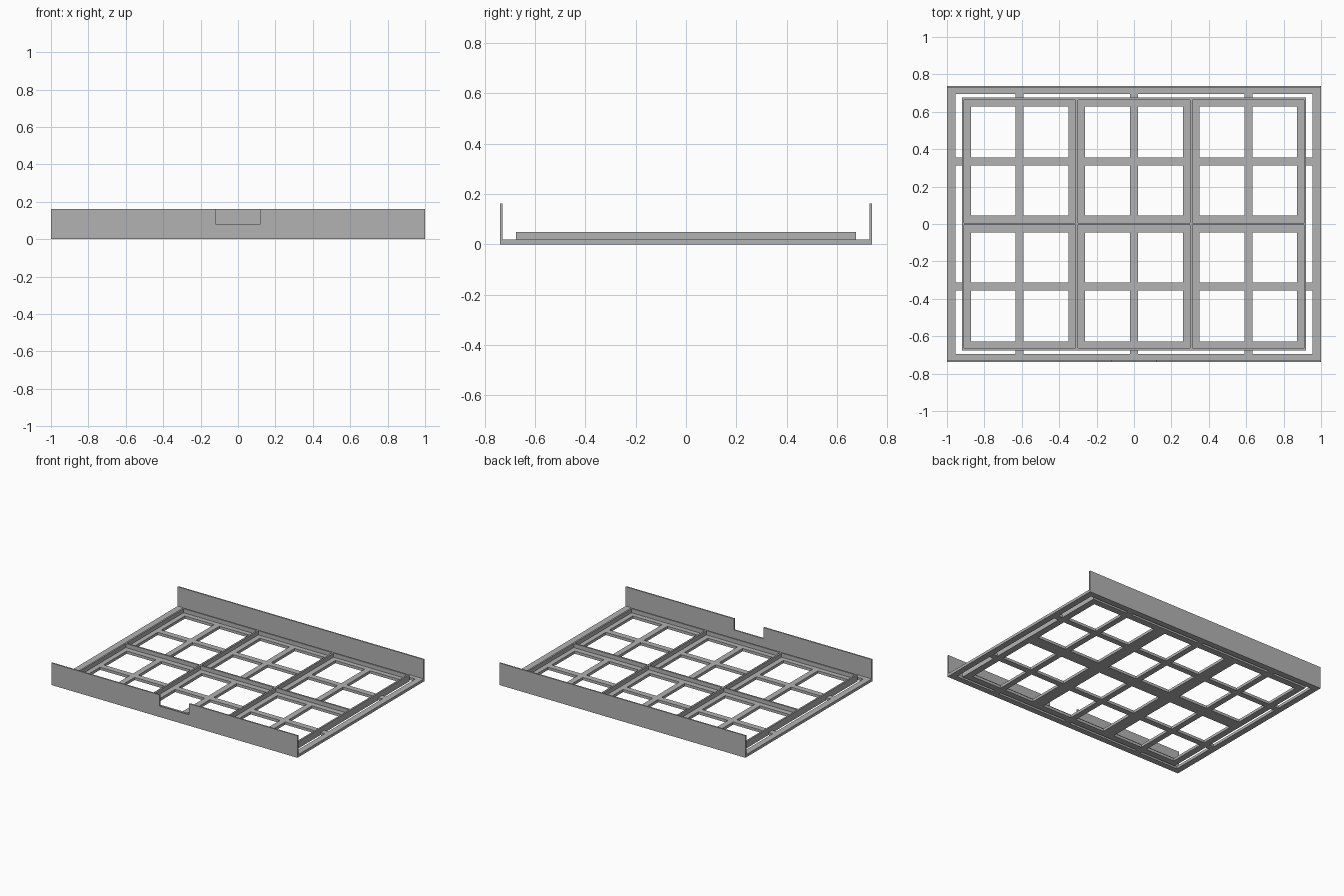
import bpy
import bmesh

if "Cube" in bpy.data.objects:
    bpy.data.objects.remove(bpy.data.objects["Cube"], do_unlink=True)

grey = bpy.data.materials.new("mid grey")
grey.use_nodes = True
colour = (0.45, 0.45, 0.45, 1)
grey.diffuse_color = colour
grey.node_tree.nodes["Principled BSDF"].inputs["Base Color"].default_value = colour

HALF_X, HALF_Y, HEIGHT = 1.0, 0.738, 0.162
WALL, FLOOR, RIB_TOP = 0.01, 0.02, 0.05
TRAY_X, TRAY_Y = 0.92, 0.676


def finish(name, bm):
    bmesh.ops.recalc_face_normals(bm, faces=bm.faces)
    mesh = bpy.data.meshes.new(name)
    bm.to_mesh(mesh)
    bm.free()
    mesh.materials.append(grey)
    obj = bpy.data.objects.new(name, mesh)
    bpy.context.collection.objects.link(obj)
    return obj


def extrude_up(bm, faces, vector):
    result = bmesh.ops.extrude_face_region(bm, geom=faces, use_keep_orig=True)
    verts = [g for g in result["geom"] if isinstance(g, bmesh.types.BMVert)]
    bmesh.ops.translate(bm, verts=verts, vec=vector)


def lattice(name, bars, z0, z1):
    """Union of flat rectangles (x0, x1, y0, y1) as one clean slab."""
    xs = sorted({round(v, 4) for b in bars for v in b[:2]})
    ys = sorted({round(v, 4) for b in bars for v in b[2:]})
    bm = bmesh.new()
    grid = {}

    def vert(x, y):
        if (x, y) not in grid:
            grid[x, y] = bm.verts.new((x, y, z0))
        return grid[x, y]

    for xa, xb in zip(xs, xs[1:]):
        for ya, yb in zip(ys, ys[1:]):
            cx, cy = (xa + xb) / 2, (ya + yb) / 2
            if any(b[0] < cx < b[1] and b[2] < cy < b[3] for b in bars):
                bm.faces.new((vert(xa, ya), vert(xb, ya), vert(xb, yb), vert(xa, yb)))
    extrude_up(bm, bm.faces[:], (0, 0, z1 - z0))
    bmesh.ops.dissolve_limit(bm, angle_limit=0.01, verts=bm.verts, edges=bm.edges)
    return finish(name, bm)


def upright(x, width, half_len):
    return (x - width / 2, x + width / 2, -half_len, half_len)


def level(y, width, half_len):
    return (-half_len, half_len, y - width / 2, y + width / 2)


def ring(hx, hy, width):
    return [b for s in (-1, 1) for b in (
        upright(s * (hx - width / 2), width, hy),
        level(s * (hy - width / 2), width, hx))]


# Open floor: outer border, tray borders and thin cross bars
inside_y = HALF_Y - WALL
floor_bars = ring(HALF_X, inside_y, 0.045)
floor_bars[1] = level(-0.711, 0.034, HALF_X)
floor_bars[3] = level(0.711, 0.034, HALF_X)
floor_bars += ring(TRAY_X, TRAY_Y, 0.048)
floor_bars += [upright(x, 0.043, inside_y) for x in (-0.612, 0, 0.612)]
floor_bars += [level(y, 0.043, HALF_X) for y in (-0.335, 0.335)]
floor_bars += [upright(x, 0.09, TRAY_Y) for x in (-0.306, 0.306)]
floor_bars.append(level(0, 0.093, TRAY_X))
lattice("floor_lattice", floor_bars, 0, FLOOR)

# Low ribs dividing the floor into six compartments
ribs = ring(TRAY_X, TRAY_Y, 0.012)
ribs += [upright(x, 0.012, TRAY_Y) for x in (-0.306, 0.306)]
ribs.append(level(0, 0.012, TRAY_X))
lattice("divider_ribs", ribs, FLOOR, RIB_TOP)


# Tall walls, the front one with a finger notch
def wall(name, profile, y):
    bm = bmesh.new()
    face = bm.faces.new([bm.verts.new((x, y, z)) for x, z in profile])
    extrude_up(bm, [face], (0, WALL, 0))
    return finish(name, bm)


base = [(-HALF_X, 0), (HALF_X, 0), (HALF_X, HEIGHT)]
notch = [(0.12, HEIGHT), (0.12, 0.08), (-0.12, 0.08), (-0.12, HEIGHT)]
wall("front_wall", base + notch + [(-HALF_X, HEIGHT)], -HALF_Y)
wall("back_wall", base + [(-HALF_X, HEIGHT)], HALF_Y - WALL)
